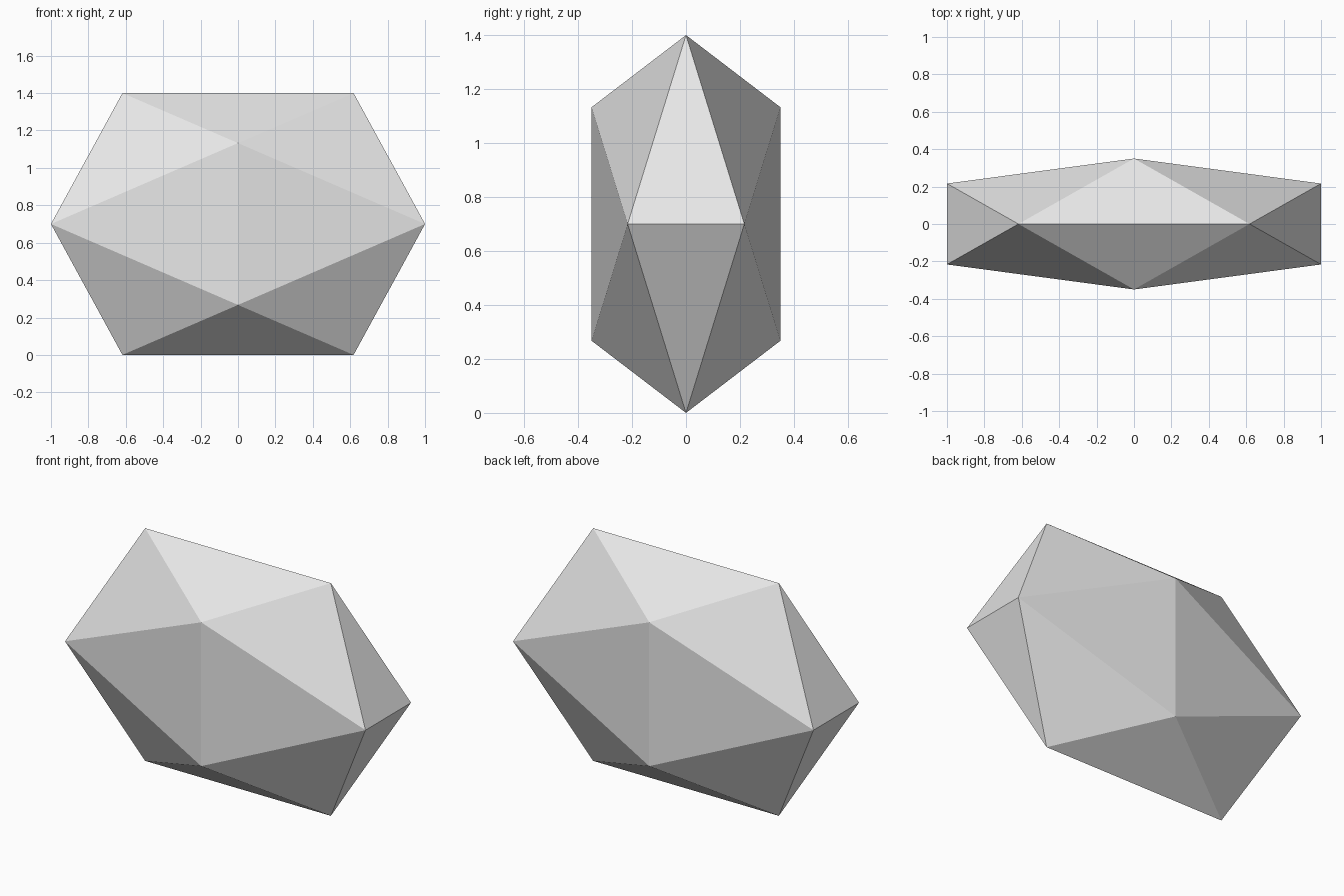
import bpy
import bmesh
import math

if "Cube" in bpy.data.objects:
    bpy.data.objects.remove(bpy.data.objects["Cube"])

PHI = (1 + math.sqrt(5)) / 2
HALF = (1.0, 0.35, 0.70)  # half extents in x, y, z

# Single flat grey
grey = bpy.data.materials.new("stone grey")
grey.diffuse_color = (0.8, 0.8, 0.8, 1.0)
grey.use_nodes = True
grey.node_tree.nodes["Principled BSDF"].inputs["Base Color"].default_value = grey.diffuse_color

# Icosahedron from three golden rectangles, squashed to the half extents
bm = bmesh.new()
for axis in range(3):
    for a in (-1, 1):
        for b in (-1, 1):
            p = [0.0, 0.0, 0.0]
            p[axis] = a * HALF[axis]
            short = (axis + 1) % 3
            p[short] = b * HALF[short] / PHI
            bm.verts.new((p[0], p[1], p[2] + HALF[2]))
bmesh.ops.convex_hull(bm, input=bm.verts[:])
bmesh.ops.recalc_face_normals(bm, faces=bm.faces[:])

# Faceted stone body
mesh = bpy.data.meshes.new("faceted_stone")
bm.to_mesh(mesh)
bm.free()
mesh.materials.append(grey)
stone = bpy.data.objects.new("faceted_stone", mesh)
bpy.context.collection.objects.link(stone)
